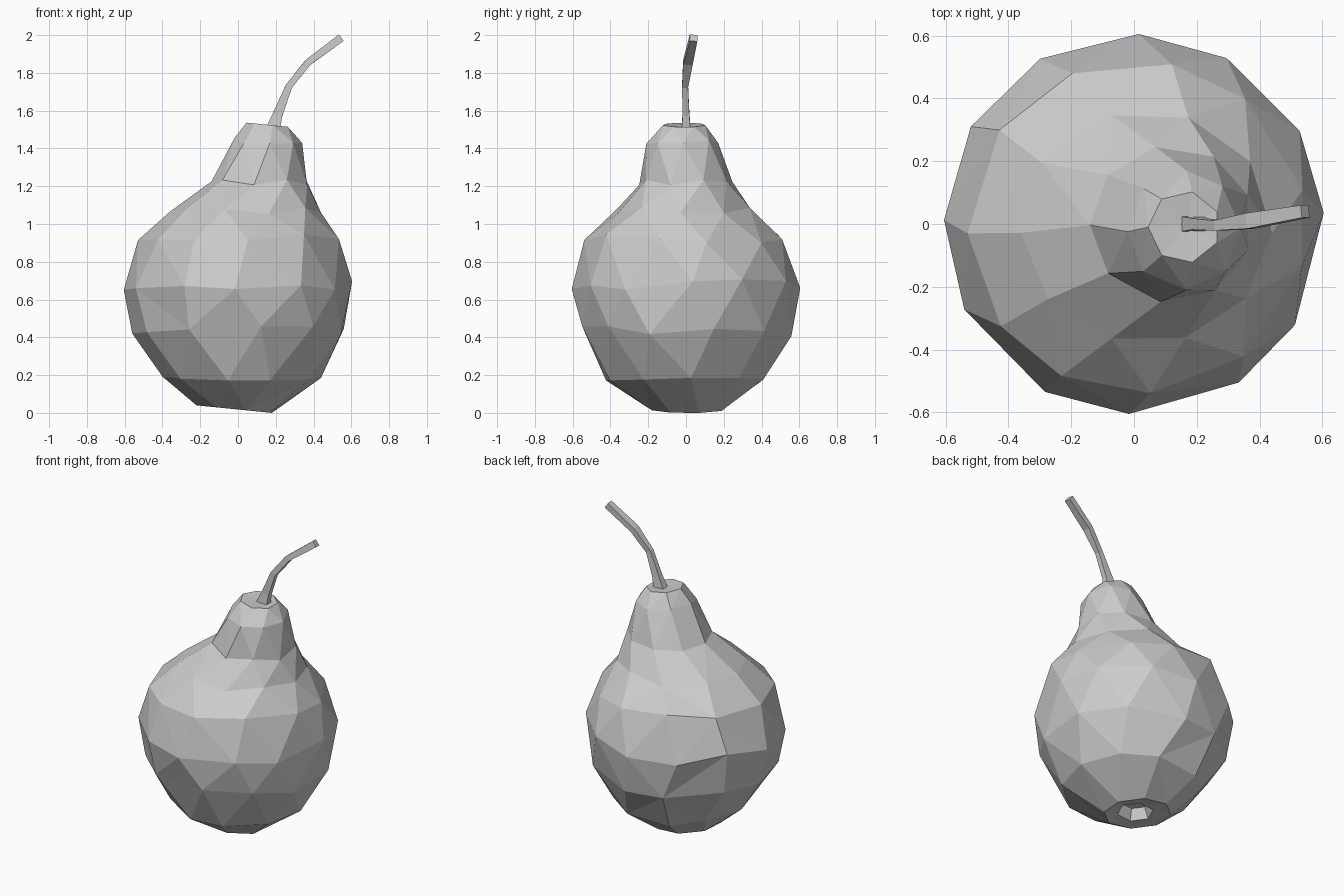
import bpy, bmesh, math, random
from mathutils import Vector

random.seed(4)
if "Cube" in bpy.data.objects:
    bpy.data.objects.remove(bpy.data.objects["Cube"], do_unlink=True)

grey = bpy.data.materials.new("plain grey")
grey.use_nodes = True
grey.diffuse_color = (0.6, 0.6, 0.6, 1)
grey.node_tree.nodes["Principled BSDF"].inputs["Base Color"].default_value = (0.6, 0.6, 0.6, 1)


def finish(bm, name):
    bmesh.ops.recalc_face_normals(bm, faces=bm.faces[:])
    mesh = bpy.data.meshes.new(name)
    bm.to_mesh(mesh)
    bm.free()
    mesh.materials.append(grey)
    obj = bpy.data.objects.new(name, mesh)
    bpy.context.collection.objects.link(obj)
    return obj


def ring(bm, sides, turn, z, cx, rx, cy, ry, slope=0.0, wobble=0.0):
    """One irregular ring of verts, returned as (angle, vert) pairs."""
    step = math.tau / sides
    out = []
    for k in range(sides):
        a = (k + turn + random.uniform(-wobble, wobble) * 4) * step
        x, y = rx * math.cos(a), ry * math.sin(a)
        h = z + slope * x + random.uniform(-wobble, wobble)
        out.append((a, bm.verts.new((cx + x, cy + y, max(h, 0)))))
    return out


def stitch(bm, low, high):
    """Join two rings of any side counts with triangles, in order of angle."""
    i = j = 0
    a = low + [(low[0][0] + math.tau, low[0][1])]
    b = high + [(high[0][0] + math.tau, high[0][1])]
    while i < len(low) or j < len(high):
        if j == len(high) or (i < len(low) and a[i + 1][0] < b[j + 1][0]):
            bm.faces.new((a[i][1], a[i + 1][1], b[j][1]))
            i += 1
        else:
            bm.faces.new((a[i][1], b[j + 1][1], b[j][1]))
            j += 1


def cap(bm, loop, point):
    tip = bm.verts.new(point)
    for k in range(len(loop)):
        bm.faces.new((loop[k][1], loop[(k + 1) % len(loop)][1], tip))


# Pear body: sides, turn, height, centre x, radius x, centre y, radius y, slope, wobble
rings = [
    (6, 0.1, 0.10, -0.01, 0.08, 0, 0.08),            # hollow at the base
    (6, 0.1, 0.03, -0.01, 0.11, 0, 0.11),
    (8, 0.4, 0.02, -0.02, 0.21, 0.01, 0.20, -0.1),
    (10, 0.1, 0.19, 0.02, 0.42, 0, 0.43, 0, 0.03),
    (11, 0.5, 0.43, 0.01, 0.57, 0, 0.56, 0, 0.03),
    (12, 0.0, 0.68, 0, 0.605, 0, 0.605, 0, 0.03),
    (11, 0.5, 0.92, 0.01, 0.54, -0.01, 0.53, 0, 0.03),
    (10, 0.0, 1.07, 0.04, 0.40, -0.01, 0.37, 0, 0.02),
    (9, 0.5, 1.22, 0.12, 0.26, 0, 0.25, 0, 0.015),
    (8, 0.0, 1.44, 0.16, 0.18, -0.02, 0.19, 0, 0.015),
    (7, 0.5, 1.525, 0.16, 0.115, -0.01, 0.115, -0.1),
]
bm = bmesh.new()
loops = [ring(bm, *r) for r in rings]
for low, high in zip(loops, loops[1:]):
    stitch(bm, low, high)
cap(bm, loops[0], (-0.01, 0, 0.11))
cap(bm, loops[-1], (0.17, 0, 1.515))
finish(bm, "pear_body")

# Stem: four-sided tube along a bent path, flared at the foot and the tip
path = [
    ((0.185, 0, 1.50), 0.038, 0.024),
    ((0.21, 0, 1.58), 0.026, 0.018),
    ((0.27, -0.005, 1.73), 0.018, 0.016),
    ((0.37, 0.01, 1.855), 0.018, 0.025),
    ((0.545, 0.04, 1.985), 0.021, 0.02),
]
bm = bmesh.new()
points = [Vector(p) for p, _, _ in path]
sections = []
for k, (_, thick, wide) in enumerate(path):
    along = points[min(k + 1, len(path) - 1)] - points[max(k - 1, 0)]
    side = along.cross(Vector((0, 1, 0))).normalized()
    across = side.cross(along).normalized()
    sections.append([bm.verts.new(points[k] + side * thick * s + across * wide * t)
                     for s, t in ((1, 1), (-1, 1), (-1, -1), (1, -1))])
for low, high in zip(sections, sections[1:]):
    for k in range(4):
        n = (k + 1) % 4
        bm.faces.new((low[k], low[n], high[n], high[k]))
bm.faces.new(sections[0])
bm.faces.new(sections[-1])
bmesh.ops.triangulate(bm, faces=bm.faces[:])
finish(bm, "stem")
